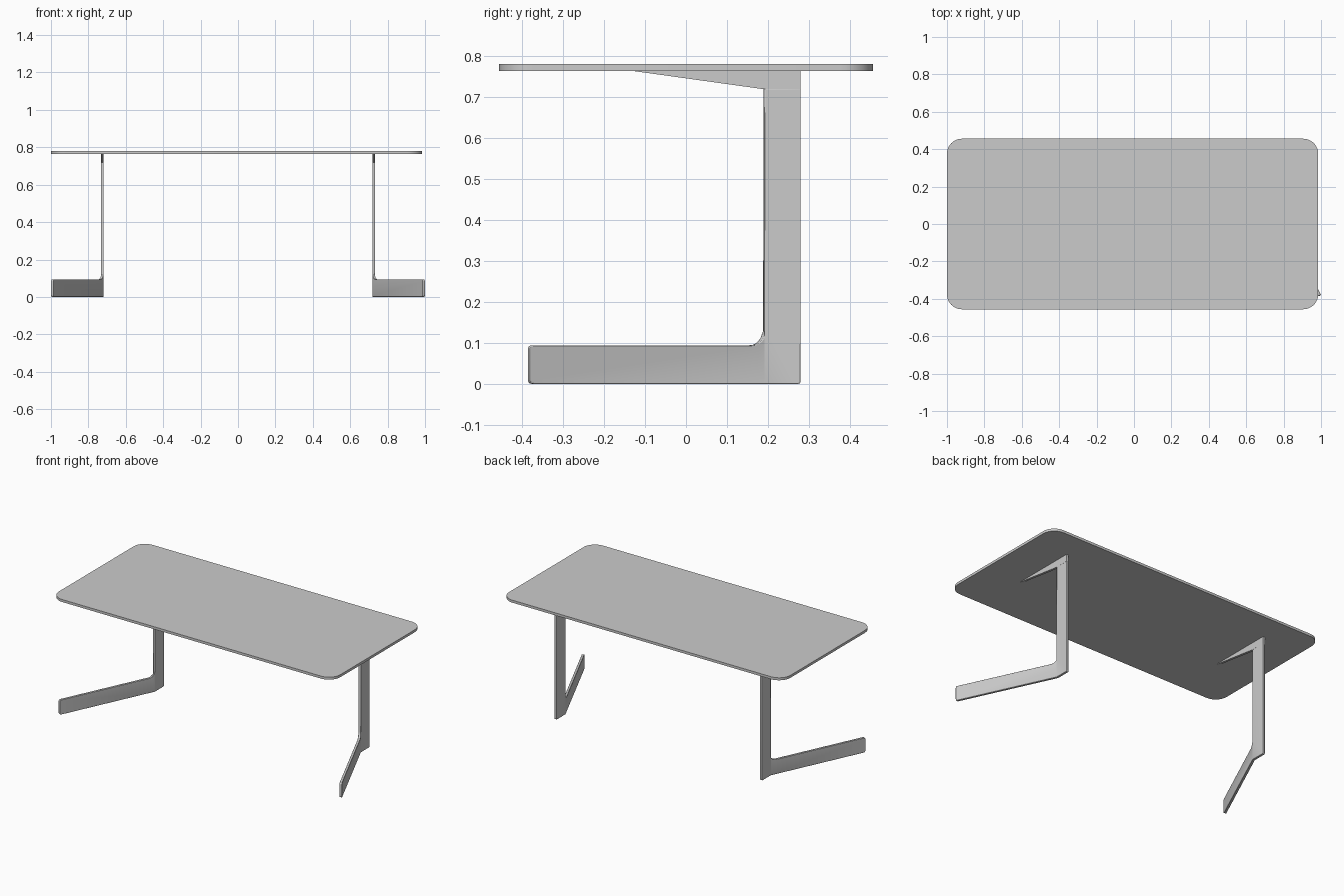
import bpy, bmesh
from math import sin, cos, tan, pi, radians

if "Cube" in bpy.data.objects:
    bpy.data.objects.remove(bpy.data.objects["Cube"])

THICK = 0.015          # plate thickness of the legs
LEG_X = 0.7255         # mid plane of the posts
BEND_Y = 0.19          # vertical fold line between post and foot
SPLAY = radians(25)    # outward angle of the feet
FOOT = 0.633           # foot length along its own direction
DEPTH = 0.09           # post depth


def arc(cx, cy, r, a0, a1, n=6):
    """Points on an arc, angles in degrees."""
    return [(cx + r * cos(radians(a0 + (a1 - a0) * i / n)),
             cy + r * sin(radians(a0 + (a1 - a0) * i / n))) for i in range(n + 1)]


def plate(name, outlines, place, lo, hi, bevel=0.0):
    """Thick plate from flat outlines (sharing edges); place(u, v, n) gives 3D."""
    bm = bmesh.new()
    faces = []
    for n in (lo, hi):
        for pts in outlines:
            faces.append(bm.faces.new([bm.verts.new(place(u, v, n)) for u, v in pts]))
    bmesh.ops.remove_doubles(bm, verts=bm.verts, dist=1e-5)
    bmesh.ops.bridge_loops(bm, edges=[e for e in bm.edges if e.is_boundary])
    bmesh.ops.recalc_face_normals(bm, faces=bm.faces)
    mesh = bpy.data.meshes.new(name)
    bm.to_mesh(mesh)
    bm.free()
    ob = bpy.data.objects.new(name, mesh)
    bpy.context.collection.objects.link(ob)
    if bevel:
        mod = ob.modifiers.new("soft_edges", "BEVEL")
        mod.width, mod.segments = bevel, 2
        mod.limit_method, mod.angle_limit = "ANGLE", radians(40)
    bpy.ops.object.select_all(action="DESELECT")
    ob.select_set(True)
    bpy.context.view_layer.objects.active = ob
    bpy.ops.object.shade_smooth_by_angle(angle=radians(30))
    return ob


# Tabletop with rounded corners
X0, X1, Y, R = -1.0, 0.985, 0.456, 0.08
top = (arc(X1 - R, Y - R, R, 0, 90, 8) + arc(X0 + R, Y - R, R, 90, 180, 8)
       + arc(X0 + R, R - Y, R, 180, 270, 8) + arc(X1 - R, R - Y, R, 270, 360, 8))
plate("tabletop", [top], lambda u, v, n: (u, v, n), 0.764, 0.78)

# Flat leg pattern: u runs from the fold towards the foot tip, v is height
r, f, h = 0.01, 0.036, 0.094
foot = ([(0, 0)] + arc(FOOT - r, r, r, -90, 0) + arc(FOOT - r, h - r, r, 0, 90)
        + arc(f, h + f, f, 270, 180))
post = [(0, 0), (0, h + f), (0, 0.72), (-DEPTH, 0.72)] + arc(r * 0.6 - DEPTH, r * 0.6, r * 0.6, 180, 270)

# Legs and the wedge brackets under the top, one set per side
for side, label in ((-1, "left"), (1, "right")):
    def folded(u, v, n):
        if u < 1e-6:   # post, mitred at the fold
            miter = n * tan(SPLAY / 2) if u > -1e-6 else 0
            return (side * (LEG_X + n), BEND_Y - u + miter, v)
        if u < f + 1e-6:   # blend the mitre into the foot near the fold
            shift = -n * tan(SPLAY / 2) * (1 - u / f)
        else:
            shift = 0
        s = u + shift
        return (side * (LEG_X + s * sin(SPLAY) + n * cos(SPLAY)),
                BEND_Y - s * cos(SPLAY) + n * sin(SPLAY), v)

    plate(label + "_leg", [foot, post], folded, -THICK / 2, THICK / 2, 0.002)

    wedge = [(-0.14, 0.765), (BEND_Y, 0.719), (BEND_Y + DEPTH, 0.719), (BEND_Y + DEPTH, 0.765)]
    plate(label + "_bracket", [wedge], lambda u, v, n: (side * (LEG_X + n), u, v),
          -THICK / 2, THICK / 2)
